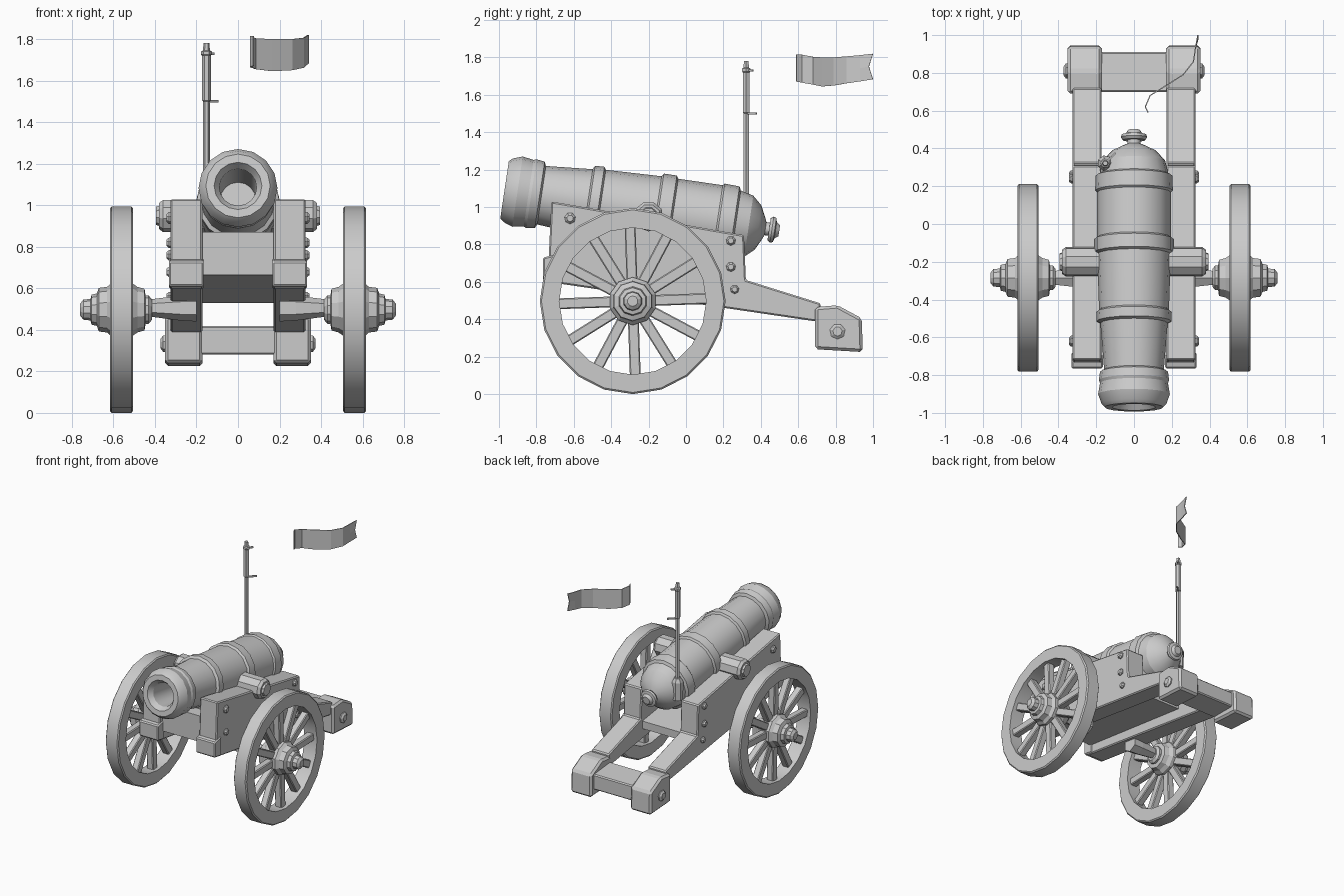
import bpy, bmesh, math
from mathutils import Matrix, Vector

if "Cube" in bpy.data.objects:
    bpy.data.objects.remove(bpy.data.objects["Cube"])

R = math.radians


def finish(name, bm, mirror=False, bevel=0.0, smooth=False):
    bmesh.ops.recalc_face_normals(bm, faces=bm.faces)
    me = bpy.data.meshes.new(name)
    bm.to_mesh(me)
    bm.free()
    ob = bpy.data.objects.new(name, me)
    bpy.context.collection.objects.link(ob)
    if bevel:
        b = ob.modifiers.new("Bevel", 'BEVEL')
        b.width, b.segments = bevel, 1
    if mirror:
        ob.modifiers.new("Mirror", 'MIRROR').use_mirror_merge = False
    if smooth:
        bpy.ops.object.select_all(action='DESELECT')
        ob.select_set(True)
        bpy.context.view_layer.objects.active = ob
        bpy.ops.object.shade_smooth_by_angle(angle=R(28))
    return ob


def lathe(bm, profile, sides, mat, closed=False):
    """Spin (distance, radius) points around the local z axis of mat."""
    rings = []
    for d, r in profile:
        rings.append([bm.verts.new(mat @ Vector((r * math.cos(2 * math.pi * i / sides),
                                                 r * math.sin(2 * math.pi * i / sides), d)))
                      for i in range(sides)])
    pairs = list(zip(rings, rings[1:]))
    if closed:
        pairs.append((rings[-1], rings[0]))
    else:
        bm.faces.new(rings[0])
        bm.faces.new(rings[-1])
    for a, b in pairs:
        for i in range(sides):
            j = (i + 1) % sides
            bm.faces.new((a[i], a[j], b[j], b[i]))


def prism(bm, outline, x0, x1):
    """Extrude a (y, z) outline from x0 to x1."""
    a = [bm.verts.new((x0, y, z)) for y, z in outline]
    b = [bm.verts.new((x1, y, z)) for y, z in outline]
    bm.faces.new(a)
    bm.faces.new(b)
    for i in range(len(a)):
        j = (i + 1) % len(a)
        bm.faces.new((a[i], a[j], b[j], b[i]))


def along_x(y, z):
    return Matrix.Translation((0, y, z)) @ Matrix.Rotation(R(90), 4, 'Y')


# Barrel with bore, reinforcing rings and rear knob
bm = bmesh.new()
lathe(bm, [(.45, .085), (.04, .09), (0, .115), (0, .155), (.02, .172), (.07, .19), (.13, .18),
           (.145, .186), (.19, .18), (.2, .158), (.45, .178), (.46, .198), (.51, .2), (.52, .185),
           (.82, .195), (.83, .211), (.9, .211), (.91, .195), (1.15, .196), (1.16, .206),
           (1.24, .203), (1.25, .182), (1.32, .165), (1.37, .12), (1.40, .06), (1.41, .035),
           (1.43, .035), (1.43, .06), (1.445, .07), (1.46, .065), (1.465, .045), (1.485, .03)],
      16, Matrix.Translation((0, -.97, 1.093)) @ Matrix.Rotation(R(-98.5), 4, 'X'))
finish("barrel", bm, smooth=True)

# Trunnions
bm = bmesh.new()
lathe(bm, [(.12, .08), (.36, .08), (.38, .065), (.38, .05), (.395, .045)], 9, along_x(-.2, .95))
finish("trunnion", bm, mirror=True)

# Side cheeks running into the trail beams
bm = bmesh.new()
prism(bm, [(-.72, 1.03), (.31, .85), (.32, .61), (.72, .485), (.72, .385), (-.74, .6)], .172, .325)
finish("carriage_cheek", bm, mirror=True, bevel=.008)
bm = bmesh.new()
prism(bm, [(-.765, .73), (-.68, .75), (-.68, .595), (-.765, .61)], .165, .332)
finish("cheek_foot", bm, mirror=True, bevel=.008)

# Front transom with sloping floor between the cheeks
bm = bmesh.new()
prism(bm, [(-.7, .87), (-.6, .87), (-.6, .72), (.3, .59), (.3, .53), (-.7, .665)], -.18, .18)
finish("carriage_floor", bm)

# Trail end blocks and crossbar
bm = bmesh.new()
prism(bm, [(.69, .465), (.81, .475), (.94, .405), (.945, .225), (.69, .24)], .17, .352)
finish("trail_block", bm, mirror=True, bevel=.015)
bm = bmesh.new()
prism(bm, [(.7, .42), (.91, .4), (.91, .28), (.7, .28)], -.19, .19)
finish("trail_crossbar", bm, bevel=.008)

# Bolts
bm = bmesh.new()
for y, z, x, r in [(-.62, .94, .325, .03), (-.62, .76, .325, .026), (.24, .82, .325, .026),
                   (.24, .68, .325, .026), (.26, .56, .325, .024), (.81, .335, .352, .042)]:
    lathe(bm, [(x - .02, r), (x + .008, r), (x + .02, r * .6)], 7, along_x(y, z))
finish("bolts", bm, mirror=True)

# Axle stubs
bm = bmesh.new()
lathe(bm, [(.2, .065), (.28, .06), (.45, .038)], 6, along_x(-.285, .505))
finish("axle", bm, mirror=True)

# Wheels: rim, hub and twelve spokes
centre = along_x(-.285, .497)
bm = bmesh.new()
lathe(bm, [(.506, .393), (.506, .488), (.514, .497), (.609, .497), (.617, .488), (.617, .393)],
      20, centre, closed=True)
finish("wheel_rim", bm, mirror=True, smooth=True)
bm = bmesh.new()
lathe(bm, [(.415, .05), (.43, .068), (.445, .068), (.45, .1), (.485, .11), (.51, .128), (.61, .128),
           (.63, .11), (.67, .105), (.68, .078), (.705, .072), (.71, .052), (.745, .048), (.76, .028)],
      10, centre)
finish("wheel_hub", bm, mirror=True)
bm = bmesh.new()
for k in range(12):
    m = (Matrix.Translation((.561, -.285, .497)) @ Matrix.Rotation(R(30 * k + 2), 4, 'X')
         @ Matrix.Translation((0, 0, .26)) @ Matrix.Diagonal((.055, .058, .3, 1)))
    bmesh.ops.create_cube(bm, size=1, matrix=m)
finish("wheel_spokes", bm, mirror=True, bevel=.006)

# Flag pole in a socket on the breech, with two small hooks
bm = bmesh.new()
pole = Matrix.Translation((-.152, .322, 0))
lathe(bm, [(.86, .04), (1.0, .042), (1.03, .025)], 7, pole)
lathe(bm, [(1.0, .016), (1.5, .016), (1.505, .021), (1.72, .021), (1.725, .026), (1.74, .026),
           (1.745, .017), (1.78, .014)], 6, pole)
for z in (1.5, 1.73):
    s = .055 if z < 1.6 else .035
    bmesh.ops.create_cube(bm, size=1, matrix=Matrix.Translation((-.152 + s / 2, .322 + s / 2, z))
                          @ Matrix.Rotation(R(45), 4, 'Z') @ Matrix.Diagonal((s * 1.4, .01, .012, 1)))
finish("flag_pole", bm)

# Waving flag with a notched tail
bm = bmesh.new()
path = [(.075, .59, 1.672, 1.815), (.06, .62, 1.665, 1.815), (.085, .68, 1.655, 1.803),
        (.165, .73, 1.645, 1.8), (.26, .79, 1.65, 1.8), (.315, .86, 1.662, 1.806),
        (.325, .93, 1.672, 1.812), (.338, 1.0, 1.683, 1.82)]
cols = []
for i, (x, y, lo, hi) in enumerate(path):
    mid_y = y - .022 if i == len(path) - 1 else y
    cols.append([bm.verts.new(p) for p in ((x, y, lo), (x, mid_y, (lo + hi) / 2), (x, y, hi))])
for a, b in zip(cols, cols[1:]):
    for j in range(2):
        bm.faces.new((a[j], b[j], b[j + 1], a[j + 1]))
flag = finish("flag", bm)
thick = flag.modifiers.new("Solidify", 'SOLIDIFY')
thick.thickness, thick.offset = .006, 0
